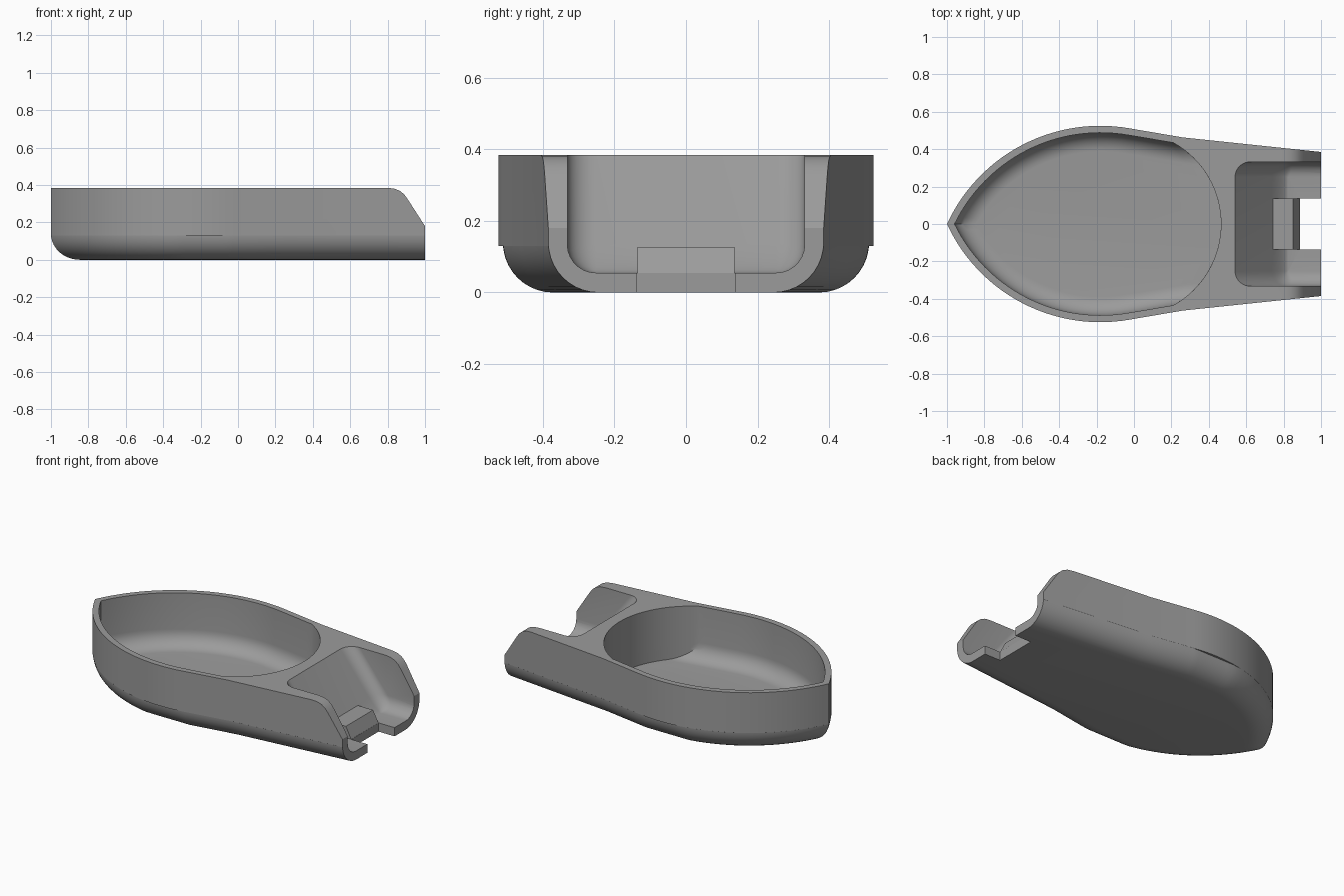
import bpy, bmesh, math

if "Cube" in bpy.data.objects:
    bpy.data.objects.remove(bpy.data.objects["Cube"])

H = 0.385            # overall height
R, CX, CY = 0.903, -0.18, -0.378   # arc of the bowed sides
T_END = 0.178        # angle where the arc runs into the straight flank


def loft(name, rings):
    """Closed solid through rings of equal point count."""
    bm = bmesh.new()
    rows = [[bm.verts.new(p) for p in ring] for ring in rings]
    n = len(rows[0])
    for a, b in zip(rows, rows[1:]):
        for i in range(n):
            j = (i + 1) % n
            bm.faces.new((a[i], a[j], b[j], b[i]))
    bm.faces.new(rows[0][::-1])
    bm.faces.new(rows[-1])
    bmesh.ops.recalc_face_normals(bm, faces=bm.faces)
    me = bpy.data.meshes.new(name)
    bm.to_mesh(me)
    bm.free()
    ob = bpy.data.objects.new(name, me)
    bpy.context.collection.objects.link(ob)
    return ob


def prism(name, profile, y0, y1):
    return loft(name, [[(x, y, z) for x, z in profile] for y in (y0, y1)])


def mirrored(half, z):
    """Full ring from its +y half."""
    other = [(x, -y) for x, y in reversed(half) if y > 1e-6]
    return [(x, max(y, 0) if y > -1e-6 else y, z) for x, y in half + other]


def fillet(r, z0, steps):
    """(inset, height) pairs of a quarter round, from the floor up."""
    return [(r * (1 - math.sin(a)), z0 + r * (1 - math.cos(a)))
            for a in (i / steps * math.pi / 2 for i in range(steps + 1))]


def bow_arc(d, n=28):
    r = R - d
    t0 = -math.acos(-CY / r)
    pts = []
    for i in range(n + 1):
        t = t0 + (T_END - t0) * i / n
        pts.append((CX + r * math.sin(t), CY + r * math.cos(t)))
    pts[0] = (pts[0][0], 0.0)
    return pts


def flank(x):
    if x < 0.26:
        return 0.463 + (0.26 - x) * 0.17
    return 0.463 - (x - 0.26) * 0.1054


def hull_ring(d, z, limit=1.0):
    half = bow_arc(d) + [(0.26, 0.463 - d), (1.0, 0.385 - d)]
    return mirrored([(x, min(y, limit - d)) for x, y in half], z)


def bowl_ring(d, z):
    cx, r = -0.033, 0.498          # round rear wall
    lo, hi = 0.0, 0.46
    for _ in range(40):
        m = (lo + hi) / 2
        if math.sqrt(r * r - (m - cx) ** 2) > flank(m) - d:
            lo = m
        else:
            hi = m
    half = bow_arc(d)
    x0 = half[-1][0]
    for i in range(1, 7):
        x = x0 + (lo - x0) * i / 6
        half.append((x, flank(x) - d))
    a = math.atan2(half[-1][1], lo - cx)
    for i in range(1, 17):
        b = a * (1 - i / 16)
        half.append((cx + r * math.cos(b), r * math.sin(b)))
    return mirrored(half, z)


def pocket_ring(d, z):
    xf = 0.54 + (H - z) / 1.27 + 0.49 * d * 0.6
    w, r = 0.332 - d, max(0.08 - d, 0.004)
    half = [(xf, 0.0)]
    for i in range(9):
        a = math.pi / 2 * i / 8
        half.append((xf + r - r * math.cos(a), w - r + r * math.sin(a)))
    half.append((1.2, w))
    return mirrored(half, z)


def combine(target, tool, op):
    mod = target.modifiers.new(op, 'BOOLEAN')
    mod.operation, mod.solver, mod.object = op, 'EXACT', tool
    bpy.context.view_layer.objects.active = target
    bpy.ops.object.modifier_apply(modifier=mod.name)
    bpy.data.objects.remove(tool)


# Hull with rounded underside and the fine ledge at its widest point
rings = [hull_ring(d, z, 0.512) for d, z in fillet(0.14, 0, 10)[:-1] if z < 0.125]
rings += [hull_ring(0.0004, 0.1295, 0.512), hull_ring(0, 0.13), hull_ring(0, H)]
hull = loft("hull_tray", rings)

# Pointed bowl
bowl = loft("bowl_cutter", [bowl_ring(0.037 + d, z) for d, z in fillet(0.1, 0.055, 8)]
            + [bowl_ring(0.037, 0.45)])
combine(hull, bowl, 'DIFFERENCE')

# Open rear pocket with sloping front wall
pocket = loft("pocket_cutter", [pocket_ring(d, z) for d, z in fillet(0.08, 0.055, 7)]
              + [pocket_ring(0, 0.45)])
combine(hull, pocket, 'DIFFERENCE')

# Sloped and rounded rear ends of the side walls
combine(hull, prism("rear_slope_cutter",
                    [(0.79, 0.3855), (0.835, 0.381), (0.865, 0.369), (0.888, 0.35),
                     (0.906, 0.326), (1.0, 0.18), (1.1, 0.02), (1.1, 0.5), (0.79, 0.5)],
                    -0.6, 0.6), 'DIFFERENCE')

# Catch block on the pocket floor
combine(hull, prism("catch_block", [(0.70, 0.02), (0.70, 0.127), (0.85, 0.127), (0.905, 0.02)],
                    -0.136, 0.136), 'UNION')

# Notch through the floor at the rear
combine(hull, prism("notch_cutter", [(0.888, -0.1), (1.2, -0.1), (1.2, 0.3), (0.888, 0.3)],
                    -0.1365, 0.1365), 'DIFFERENCE')

# Plain grey
grey = bpy.data.materials.new("grey")
grey.diffuse_color = (0.33, 0.33, 0.33, 1)
grey.use_nodes = True
grey.node_tree.nodes["Principled BSDF"].inputs["Base Color"].default_value = grey.diffuse_color
hull.data.materials.clear()
hull.data.materials.append(grey)
for p in hull.data.polygons:
    p.material_index = 0

bpy.ops.object.select_all(action='DESELECT')
hull.select_set(True)
bpy.context.view_layer.objects.active = hull
bpy.ops.object.shade_smooth_by_angle(angle=math.radians(30))
